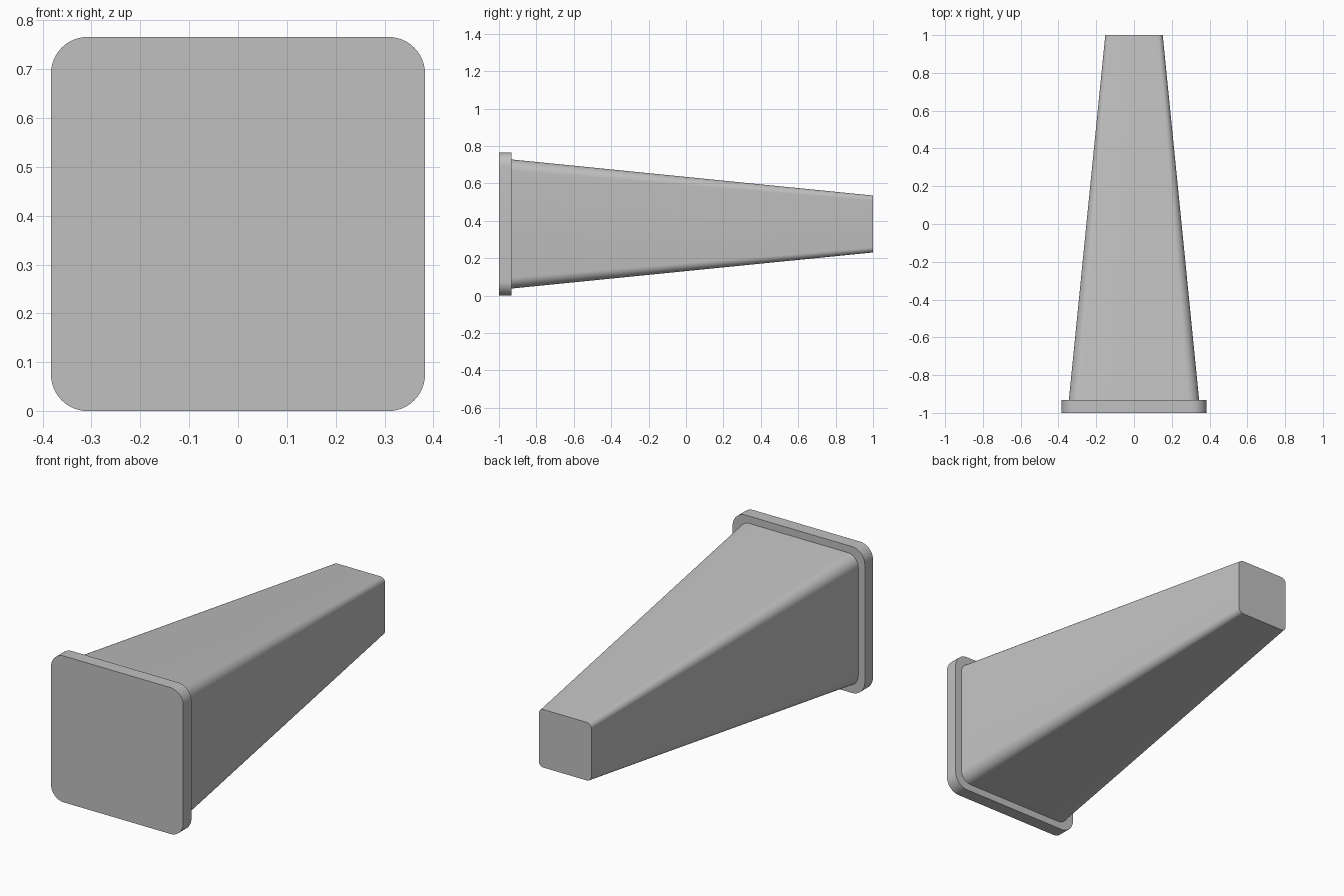
import bpy
import bmesh
import math

if "Cube" in bpy.data.objects:
    bpy.data.objects.remove(bpy.data.objects["Cube"], do_unlink=True)

CENTRE_Z = 0.383
CORNER_STEPS = 12

grey = bpy.data.materials.new("light_grey")
grey.use_nodes = True
colour = (0.53, 0.53, 0.53, 1)
grey.diffuse_color = colour
grey.node_tree.nodes["Principled BSDF"].inputs["Base Color"].default_value = colour


def rounded_square(bm, half, radius, y):
    """Ring of vertices around a rounded square facing along y."""
    ring = []
    for corner, (sx, sz) in enumerate([(1, 1), (-1, 1), (-1, -1), (1, -1)]):
        for step in range(CORNER_STEPS + 1):
            angle = (corner + step / CORNER_STEPS) * math.pi / 2
            x = sx * (half - radius) + radius * math.cos(angle)
            z = sz * (half - radius) + radius * math.sin(angle)
            ring.append(bm.verts.new((x, y, CENTRE_Z + z)))
    return ring


def loft(name, front, back):
    """Closed solid between two rounded squares (half width, radius, y)."""
    bm = bmesh.new()
    a = rounded_square(bm, *front)
    b = rounded_square(bm, *back)
    for i in range(len(a)):
        j = (i + 1) % len(a)
        bm.faces.new((a[i], a[j], b[j], b[i]))
    bm.faces.new(a)
    bm.faces.new(b)
    bmesh.ops.recalc_face_normals(bm, faces=bm.faces)
    mesh = bpy.data.meshes.new(name)
    bm.to_mesh(mesh)
    bm.free()
    mesh.materials.append(grey)
    obj = bpy.data.objects.new(name, mesh)
    bpy.context.collection.objects.link(obj)
    bpy.ops.object.select_all(action="DESELECT")
    obj.select_set(True)
    bpy.context.view_layer.objects.active = obj
    bpy.ops.object.shade_smooth_by_angle(angle=math.radians(30))


# Flat end cap with a protruding rim
loft("end_cap", (0.383, 0.075, -1.0), (0.383, 0.075, -0.932))

# Tapered shaft running back from the cap
loft("tapered_shaft", (0.345, 0.06, -0.932), (0.152, 0.027, 1.0))
